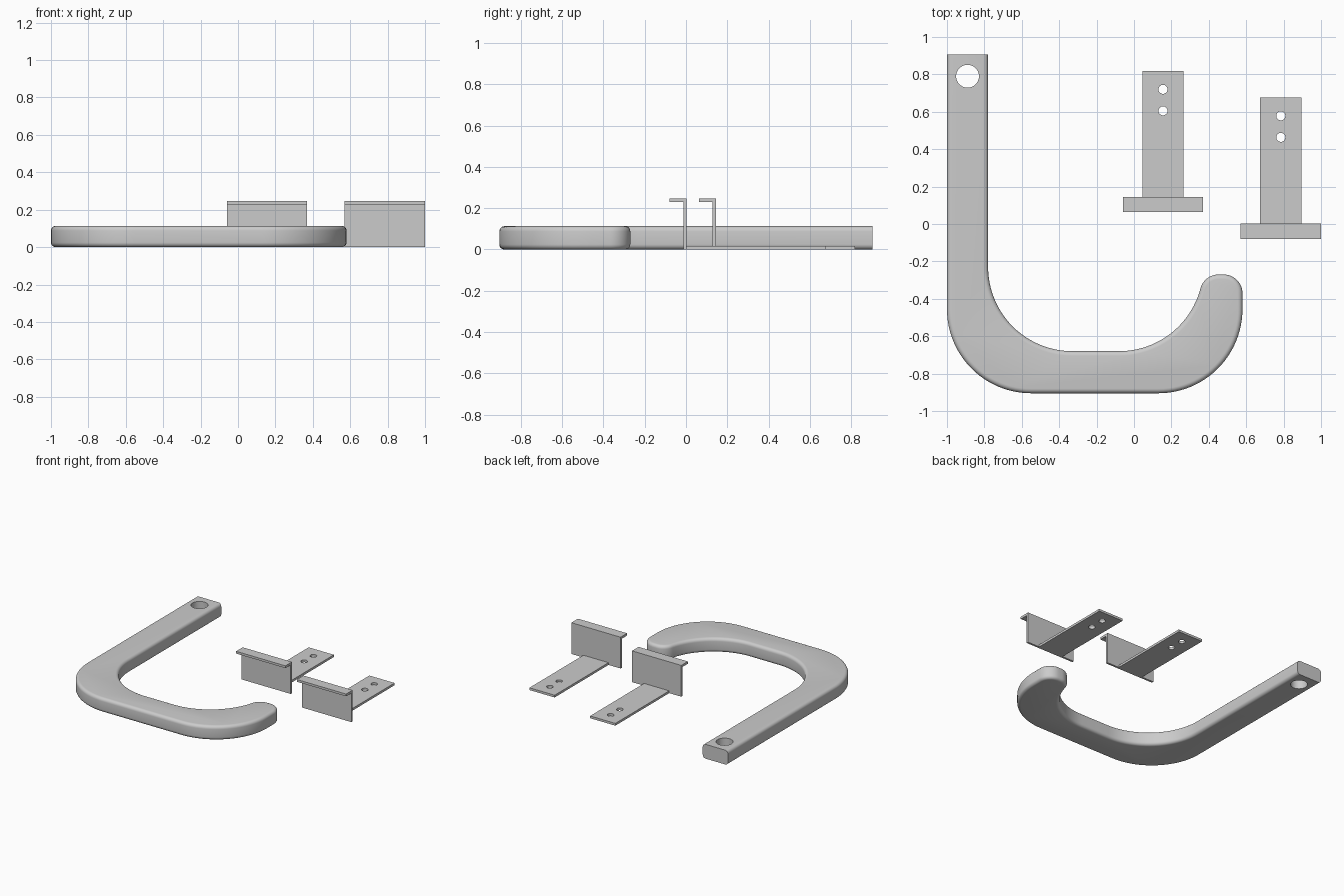
import bpy, bmesh, math
from mathutils import Vector

if "Cube" in bpy.data.objects:
    bpy.data.objects.remove(bpy.data.objects["Cube"])

metal = bpy.data.materials.new("grey metal")
metal.diffuse_color = (0.6, 0.6, 0.6, 1)
metal.use_nodes = True
metal.node_tree.nodes["Principled BSDF"].inputs["Base Color"].default_value = metal.diffuse_color


def prism(name, points, direction):
    """Extrude a closed 3D outline along a vector."""
    bm = bmesh.new()
    face = bm.faces.new([bm.verts.new(p) for p in points])
    out = bmesh.ops.extrude_face_region(bm, geom=[face])
    verts = [v for v in out["geom"] if isinstance(v, bmesh.types.BMVert)]
    bmesh.ops.translate(bm, vec=Vector(direction), verts=verts)
    bmesh.ops.recalc_face_normals(bm, faces=bm.faces)
    return finish(name, bm)


def finish(name, bm):
    mesh = bpy.data.meshes.new(name)
    bm.to_mesh(mesh)
    bm.free()
    obj = bpy.data.objects.new(name, mesh)
    bpy.context.collection.objects.link(obj)
    mesh.materials.append(metal)
    return obj


def drill(obj, x, y, radius):
    """Cut a round vertical hole, then remove the cutter."""
    bpy.ops.mesh.primitive_cylinder_add(vertices=40, radius=radius, depth=1, location=(x, y, 0))
    cutter = bpy.context.object
    cutter.hide_render = True
    cutter.data.materials.append(metal)
    mod = obj.modifiers.new("hole", 'BOOLEAN')
    mod.operation, mod.solver, mod.object = 'DIFFERENCE', 'EXACT', cutter
    select(obj)
    bpy.ops.object.modifier_apply(modifier=mod.name)
    bpy.data.objects.remove(cutter)


def select(obj):
    bpy.ops.object.select_all(action='DESELECT')
    obj.select_set(True)
    bpy.context.view_layer.objects.active = obj


def arc(cx, cy, r, a0, a1, n=24):
    angles = [math.radians(a0 + (a1 - a0) * i / n) for i in range(n + 1)]
    return [(cx + r * math.cos(a), cy + r * math.sin(a), 0) for a in angles]


# Hook: flat J-shaped bar with a rounded tip
END, HEIGHT, ROUND = 0.905, 0.113, 0.025
lean = -math.degrees(math.asin(0.14 / 0.55))  # where the inner bend meets the tip
outline = [(-1, END, 0)]
outline += arc(-0.55, -0.455, 0.45, 180, 270)
outline += arc(0.13, -0.455, 0.45, -90, 0)
outline += arc(0.48, -0.37, 0.10, 0, 90, 12)
outline += arc(0.452, -0.37, 0.10, 90, 180 + lean, 12)
outline += arc(-0.08, -0.23, 0.45, lean, -90)[1:]
outline += arc(-0.33, -0.23, 0.45, 270, 180)
outline += [(-0.78, END, 0)]
hook = prism("hook", outline, (0, 0, HEIGHT))

# Round the long rims, leaving the square end sharp
bm = bmesh.new()
bm.from_mesh(hook.data)
rims = [e for e in bm.edges
        if abs(e.verts[0].co.z - e.verts[1].co.z) < 1e-5
        and not all(v.co.y > END - 1e-4 for v in e.verts)]
bmesh.ops.bevel(bm, geom=rims, offset=ROUND, offset_type='OFFSET', segments=5,
                profile=0.5, affect='EDGES', clamp_overlap=False)
bm.to_mesh(hook.data)
bm.free()
drill(hook, -0.89, 0.79, 0.061)
select(hook)
bpy.ops.object.shade_smooth_by_angle(angle=math.radians(30))

# Two brackets: drilled foot plate, upright plate and forward lip
for side, cx, y in (("left", 0.155, 0.145), ("right", 0.785, 0.003)):
    foot = prism(f"{side}_bracket_foot",
                 [(cx + sx * 0.11, y + dy, 0) for sx, dy in
                  ((-1, 0), (1, 0), (1, 0.673), (-1, 0.673))], (0, 0, 0.018))
    for dy in (0.46, 0.575):
        drill(foot, cx, y + dy, 0.024)
    select(foot)
    bpy.ops.object.shade_smooth_by_angle(angle=math.radians(30))
    profile = [(0, 0), (0, 0.247), (-0.082, 0.247), (-0.082, 0.229),
               (-0.016, 0.229), (-0.016, 0)]
    prism(f"{side}_bracket_upright",
          [(cx - 0.215, y + dy, z) for dy, z in profile], (0.43, 0, 0))
